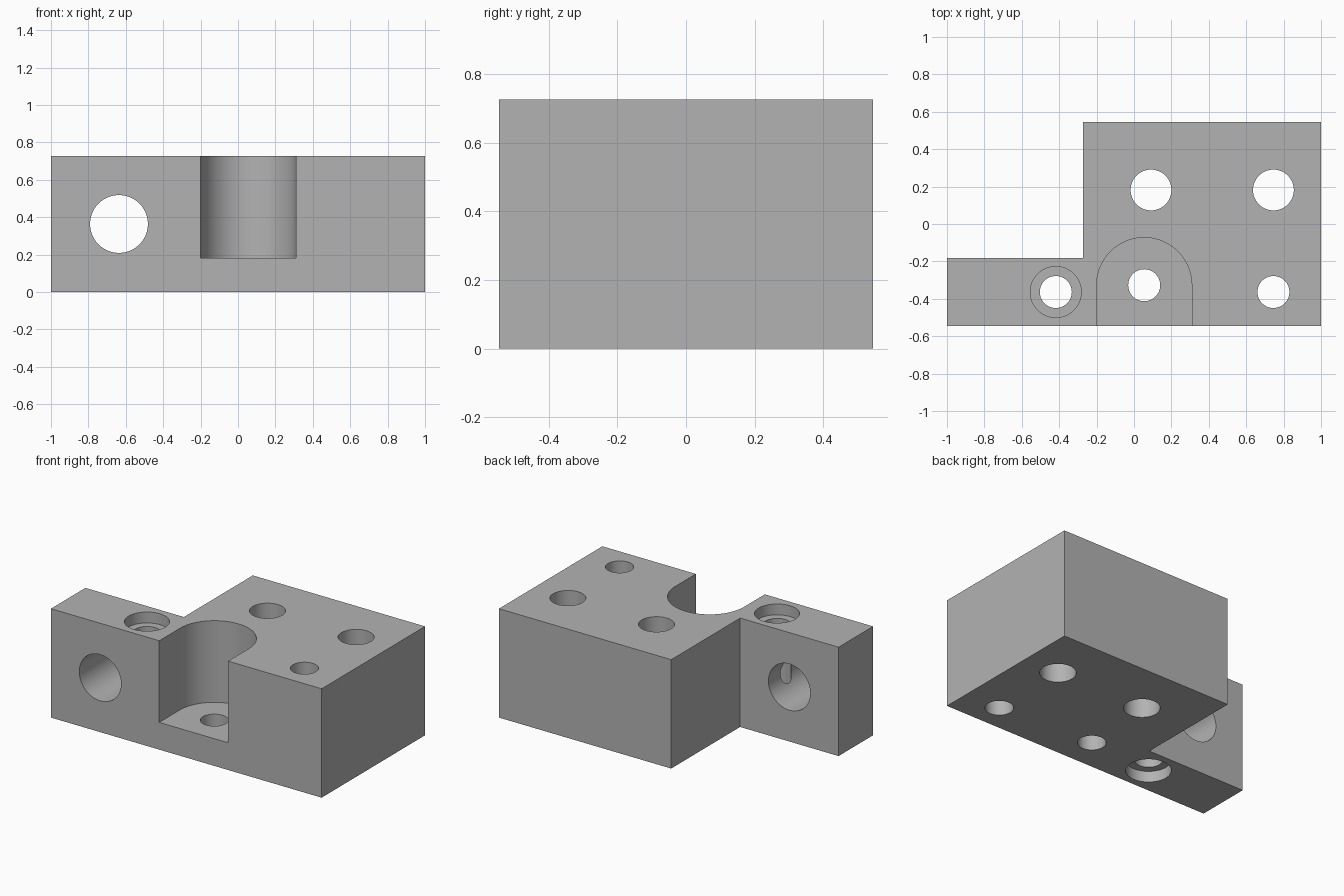
import bpy
import bmesh
from math import pi, cos, sin
from mathutils import Matrix

default = bpy.data.objects.get("Cube")
if default:
    bpy.data.objects.remove(default, do_unlink=True)

U = 2 / 55            # one design unit: the block is 55 x 30 x 20
W, D, H = 55, 30, 20

metal = bpy.data.materials.new("plain grey")
metal.use_nodes = True
GREY = (0.45, 0.45, 0.45, 1)
metal.diffuse_color = GREY
metal.node_tree.nodes["Principled BSDF"].inputs["Base Color"].default_value = GREY


def prism(name, outline, z0, z1):
    """Extrude a counter-clockwise outline, measured from the front left corner."""
    bm = bmesh.new()
    base = bm.faces.new([bm.verts.new((x, y, z0)) for x, y in outline])
    up = bmesh.ops.extrude_face_region(bm, geom=[base])["geom"]
    bmesh.ops.translate(bm, vec=(0, 0, z1 - z0),
                        verts=[v for v in up if isinstance(v, bmesh.types.BMVert)])
    bmesh.ops.recalc_face_normals(bm, faces=bm.faces)
    bm.transform(Matrix.Scale(U, 4) @ Matrix.Translation((-W / 2, -D / 2, 0)))
    mesh = bpy.data.meshes.new(name)
    bm.to_mesh(mesh)
    bm.free()
    mesh.materials.append(metal)
    obj = bpy.data.objects.new(name, mesh)
    bpy.context.collection.objects.link(obj)
    return obj


def arc(x, y, r, sweep=2 * pi, steps=64):
    count = steps if sweep == 2 * pi else steps + 1
    return [(x + r * cos(sweep * i / steps), y + r * sin(sweep * i / steps))
            for i in range(count)]


def cut(cutter):
    """Subtract a helper solid from the block and discard it."""
    cutter.hide_render = True
    mod = block.modifiers.new("cut", "BOOLEAN")
    mod.operation, mod.solver, mod.object = "DIFFERENCE", "EXACT", cutter
    bpy.ops.object.modifier_apply(modifier=mod.name)
    bpy.data.objects.remove(cutter, do_unlink=True)


# L-shaped block with a thin arm on the right
block = prism("mounting_block",
              [(0, 0), (W, 0), (W, D), (20, D), (20, 10), (0, 10)], 0, H)
bpy.context.view_layer.objects.active = block
block.select_set(True)

# Round-ended pocket open to the front and top
cut(prism("pocket_cutter", [(36, -2)] + arc(29, 6, 7, pi, 40) + [(22, -2)], 5, H + 2))

# Vertical through holes
for x, y, r in [(30, 20, 3), (48, 20, 3), (48, 5, 2.35), (29, 6, 2.35), (16, 5, 2.35)]:
    cut(prism("hole_cutter", arc(x, y, r), -2, H + 2))

# Counterbores above and below the arm hole
for z0, z1 in [(-2, 2), (H - 2, H + 2)]:
    cut(prism("counterbore_cutter", arc(16, 5, 3.75), z0, z1))

# Cross bore through the arm, front to back
bore = prism("cross_bore_cutter", arc(0, 0, 4.25), -2, 12)
bore.data.transform(Matrix.Translation((W / 2 * U, D / 2 * U, 0)))
bore.data.transform(Matrix.Translation(((10 - W / 2) * U, -D / 2 * U + 10 * U, 10 * U))
                    @ Matrix.Rotation(pi / 2, 4, "X"))
cut(bore)

bpy.ops.object.shade_smooth_by_angle(angle=pi / 6)
